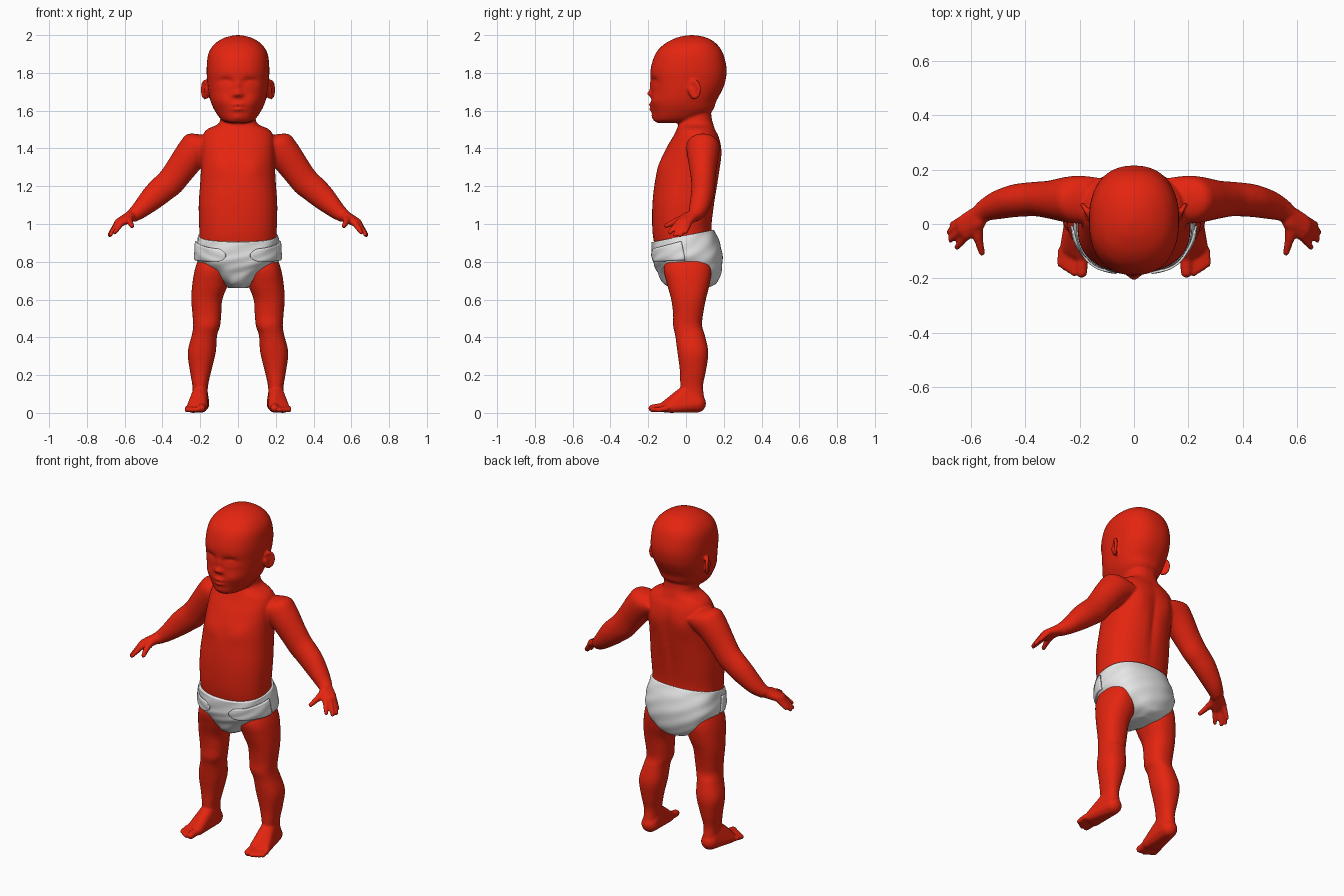
import bpy, bmesh, math
from mathutils import Vector

cube = bpy.data.objects.get("Cube")
if cube:
    bpy.data.objects.remove(cube)


def material(name, color):
    mat = bpy.data.materials.new(name)
    mat.use_nodes = True
    mat.diffuse_color = (*color, 1)
    mat.node_tree.nodes["Principled BSDF"].inputs["Base Color"].default_value = (*color, 1)
    return mat


def finish(bm, name, mat):
    bmesh.ops.recalc_face_normals(bm, faces=bm.faces)
    for face in bm.faces:
        face.smooth = True
    mesh = bpy.data.meshes.new(name)
    bm.to_mesh(mesh)
    bm.free()
    mesh.materials.append(mat)
    obj = bpy.data.objects.new(name, mesh)
    bpy.context.collection.objects.link(obj)
    return obj


def sample(rows, t):
    """Smooth interpolation through a list of cross-sections."""
    last = len(rows) - 1
    i = min(int(t), last - 1)
    f = t - i
    a, b, c, d = (rows[max(0, min(last, i + k))] for k in (-1, 0, 1, 2))
    return [q + f / 2 * (r - p + f * (2 * p - 5 * q + 4 * r - s + f * (3 * (q - r) + s - p)))
            for p, q, r, s in zip(a, b, c, d)]


def soft(v, power=0.87):
    return math.copysign(abs(v) ** power, v)


def loft(bm, point, length, steps, sides):
    """Closed tube; point(t, angle) gives its surface."""
    rings = [[bm.verts.new(point(length * i / steps, math.tau * j / sides))
              for j in range(sides)] for i in range(steps + 1)]
    for lower, upper in zip(rings, rings[1:]):
        for j in range(sides):
            k = (j + 1) % sides
            bm.faces.new((lower[j], lower[k], upper[k], upper[j]))
    bm.faces.new(rings[0])
    bm.faces.new(rings[-1])


def upright(bm, rows, bumps=(), steps=60, sides=64):
    """Loft of level sections: height, centre x, half width, front y, back y."""
    def point(t, angle):
        z, cx, half, front, back = sample(rows, t)
        x = cx + half * soft(math.cos(angle))
        side = math.sin(angle)
        y = (front + back) / 2 + (back - front) / 2 * soft(side)
        # Each bump: facing, x, z, width, height, depth outward
        for facing, bx, bz, wide, tall, depth in bumps:
            if facing * side > 0:
                fall = ((abs(x) - bx) / wide) ** 2 + ((z - bz) / tall) ** 2
                y += facing * depth * math.exp(-fall) * min(1, 2 * abs(side))
        return Vector((x, y, z))
    loft(bm, point, len(rows) - 1, steps, sides)


DIRECTIONS = []
for i in range(80):
    h = 1 - (2 * i + 1) / 80
    turn = i * math.pi * (3 - math.sqrt(5))
    w = math.sqrt(1 - h * h)
    DIRECTIONS.append(Vector((w * math.cos(turn), w * math.sin(turn), h)))


def hull(bm, *balls):
    """Convex skin around balls given as (centre, radius)."""
    verts = [bm.verts.new(Vector(c) + r * d) for c, r in balls for d in DIRECTIONS]
    out = bmesh.ops.convex_hull(bm, input=verts)
    spare = {v for key in ("geom_interior", "geom_unused") for v in out[key]
             if isinstance(v, bmesh.types.BMVert)}
    bmesh.ops.delete(bm, geom=list(spare), context='VERTS')


skin = material("red skin", (0.78, 0.018, 0.005))
cloth = material("white cloth", (0.8, 0.8, 0.8))
FRONT, BACK = -1, 1
bm = bmesh.new()

# Torso and neck, with spine groove, shoulder blades and chest
upright(bm, [
    (.70, 0, .12, -.10, .12), (.78, 0, .18, -.14, .15), (.88, 0, .203, -.165, .15),
    (.97, 0, .205, -.178, .135), (1.1, 0, .208, -.178, .15), (1.22, 0, .2, -.165, .17),
    (1.32, 0, .195, -.14, .183), (1.40, 0, .195, -.105, .187), (1.46, 0, .19, -.07, .175),
    (1.5, 0, .165, -.05, .155), (1.53, 0, .105, -.04, .145), (1.57, 0, .092, -.04, .135),
    (1.66, 0, .09, -.04, .13)],
    [(BACK, 0, 1.25, .025, .18, -.012), (BACK, .1, 1.36, .05, .07, .01),
     (FRONT, .09, 1.3, .06, .05, .01)])

# Head with modelled face: nose, eyes, lips, chin, cheeks
upright(bm, [
    (1.535, 0, .04, -.15, 0), (1.55, 0, .085, -.168, .07), (1.6, 0, .123, -.176, .14),
    (1.65, 0, .145, -.18, .16), (1.7, 0, .156, -.182, .187), (1.75, 0, .162, -.185, .207),
    (1.82, 0, .166, -.187, .215), (1.9, 0, .157, -.162, .197), (1.95, 0, .127, -.118, .165),
    (1.982, 0, .08, -.06, .12), (1.996, 0, .035, -.01, .07), (2.0, 0, .004, .025, .035)],
    [(FRONT, 0, 1.69, .018, .016, .024), (FRONT, 0, 1.73, .015, .03, .01),
     (FRONT, .02, 1.683, .011, .01, .012), (FRONT, .065, 1.755, .034, .018, -.02),
     (FRONT, .066, 1.75, .022, .011, .013), (FRONT, 0, 1.633, .028, .008, .011),
     (FRONT, 0, 1.607, .024, .009, .012), (FRONT, 0, 1.62, .034, .005, -.009),
     (FRONT, 0, 1.62, .05, .03, .01), (FRONT, 0, 1.567, .03, .018, .01),
     (FRONT, .08, 1.65, .04, .035, .01)], steps=110, sides=128)

# Leg
upright(bm, [
    (.84, .12, .08, -.1, .12), (.76, .135, .093, -.118, .135), (.68, .148, .094, -.1, .125),
    (.6, .165, .082, -.078, .105), (.52, .165, .076, -.068, .09), (.46, .166, .071, -.068, .085),
    (.41, .178, .067, -.057, .1), (.32, .192, .074, -.045, .118), (.22, .198, .056, -.032, .105),
    (.14, .2, .041, -.03, .09), (.06, .2, .04, -.02, .1)])

# Foot and toes
hull(bm, ((.2, .058, .05), .049), ((.2, .015, .12), .038), ((.192, -.11, .032), .031),
     ((.245, -.085, .028), .028), ((.2, -.04, .09), .03))
hull(bm, ((.192, -.12, .03), .024), ((.193, -.178, .024), .021))
for i in range(4):
    x = .221 + .0165 * i
    hull(bm, ((x - .004, -.1, .025), .015), ((x, -.18 + .011 * i, .016), .0135))

# Arm: sections are centre x, y, z, radius across, radius in depth
arm = [(.13, .09, 1.42, .07, .08), (.2, .09, 1.41, .093, .088), (.25, .09, 1.365, .088, .083),
       (.31, .09, 1.285, .08, .07), (.355, .092, 1.225, .076, .064), (.4, .09, 1.185, .072, .062),
       (.445, .085, 1.145, .067, .06), (.5, .072, 1.092, .053, .054),
       (.535, .06, 1.06, .043, .047), (.57, .04, 1.035, .034, .04)]
across = Vector((.69, 0, .72))


def arm_point(t, angle):
    x, y, z, wide, deep = sample(arm, t)
    return (Vector((x, y, z)) + across * wide * math.cos(angle)
            + Vector((0, deep * math.sin(angle), 0)))


loft(bm, arm_point, len(arm) - 1, 45, 40)

# Hand: palm, four fingers, thumb
knuckles = [(.617, -.043, 1.005), (.634, -.023, 1.008), (.637, 0, 1.01), (.625, .02, 1.015)]
tips = [(.652, -.085, .955), (.676, -.058, .942), (.681, -.03, .942), (.67, -.002, .958)]
hull(bm, ((.562, .045, 1.045), .031), ((.575, .005, 1.035), .028), *((k, .018) for k in knuckles))
for knuckle, tip in zip(knuckles, tips):
    hull(bm, (knuckle, .0165), (tip, .0115))
hull(bm, ((.578, -.005, 1.03), .023), ((.575, -.05, 1.015), .019))
hull(bm, ((.575, -.05, 1.015), .018), ((.561, -.105, .99), .0125))

# Ear: thin shell with a raised rim
outward = Vector((.5, .866, 0))


def ear_spot(angle, size):
    return (Vector((.174, .045, 1.712)) + outward * .03 * size * math.cos(angle)
            + Vector((0, 0, .044 * size * math.sin(angle))))


rim = [ear_spot(math.radians(d), 1) for d in range(-110, 171, 28)]
for start, end in zip(rim, rim[1:]):
    hull(bm, (start, .0095), (end, .0095))
hull(bm, *((ear_spot(k * math.tau / 8, .8), .006) for k in range(8)))
hull(bm, (ear_spot(math.pi, .8), .018), (ear_spot(-2, .8), .014))

# Fuse the mirrored parts into one smooth skin
body = finish(bm, "body", skin)
body.modifiers.new("Both sides", 'MIRROR').use_mirror_merge = False
remesh = body.modifiers.new("Fuse", 'REMESH')
remesh.mode = 'VOXEL'
remesh.voxel_size = .0068
remesh.use_smooth_shade = True
smooth = body.modifiers.new("Soften", 'SMOOTH')
smooth.factor = .5
smooth.iterations = 4

# Nappy: height, front half width, back half width, front y, back y
nappy = [(.94, .212, .212, -.182, .148), (.87, .222, .222, -.181, .178),
         (.81, .215, .224, -.174, .192), (.75, .14, .205, -.155, .187),
         (.69, .075, .13, -.125, .163), (.66, .03, .06, -.08, .11)]


def nappy_point(t, angle, grow=0.0):
    z, slim, full, front, back = sample(nappy, t)
    side = soft(math.sin(angle))
    half = slim + (full - slim) * (side + 1) / 2 + grow
    y = (front + back) / 2 + ((back - front) / 2 + grow) * side
    crease = .003 * math.sin(7 * angle + 3 * t) * math.sin(2.5 * t)
    tilt = .2 * y * max(0, min(1, (z - .74) / .15))
    return Vector(((half + crease) * soft(math.cos(angle)), y + crease * side, z + tilt))


bm = bmesh.new()
loft(bm, nappy_point, len(nappy) - 1, 40, 96)
finish(bm, "nappy", cloth)

# Fastening tabs wrapping from the hips to the front
bm = bmesh.new()
columns = []
for i in range(25):
    u = i / 24
    angle = -.05 - u * 1.28
    narrow = .14 * u + .35 * max(0, (u - .85) / .15) ** 2
    low, high = 2.0 - narrow * 1.4, .45 + narrow
    columns.append([bm.verts.new(nappy_point(high + (low - high) * j / 10, angle, .004))
                    for j in range(11)])
for a, b in zip(columns, columns[1:]):
    for j in range(10):
        bm.faces.new((a[j], b[j], b[j + 1], a[j + 1]))
tabs = finish(bm, "nappy_tabs", cloth)
tabs.modifiers.new("Both sides", 'MIRROR').use_mirror_merge = False
thick = tabs.modifiers.new("Thickness", 'SOLIDIFY')
thick.thickness = .008
thick.offset = 0
